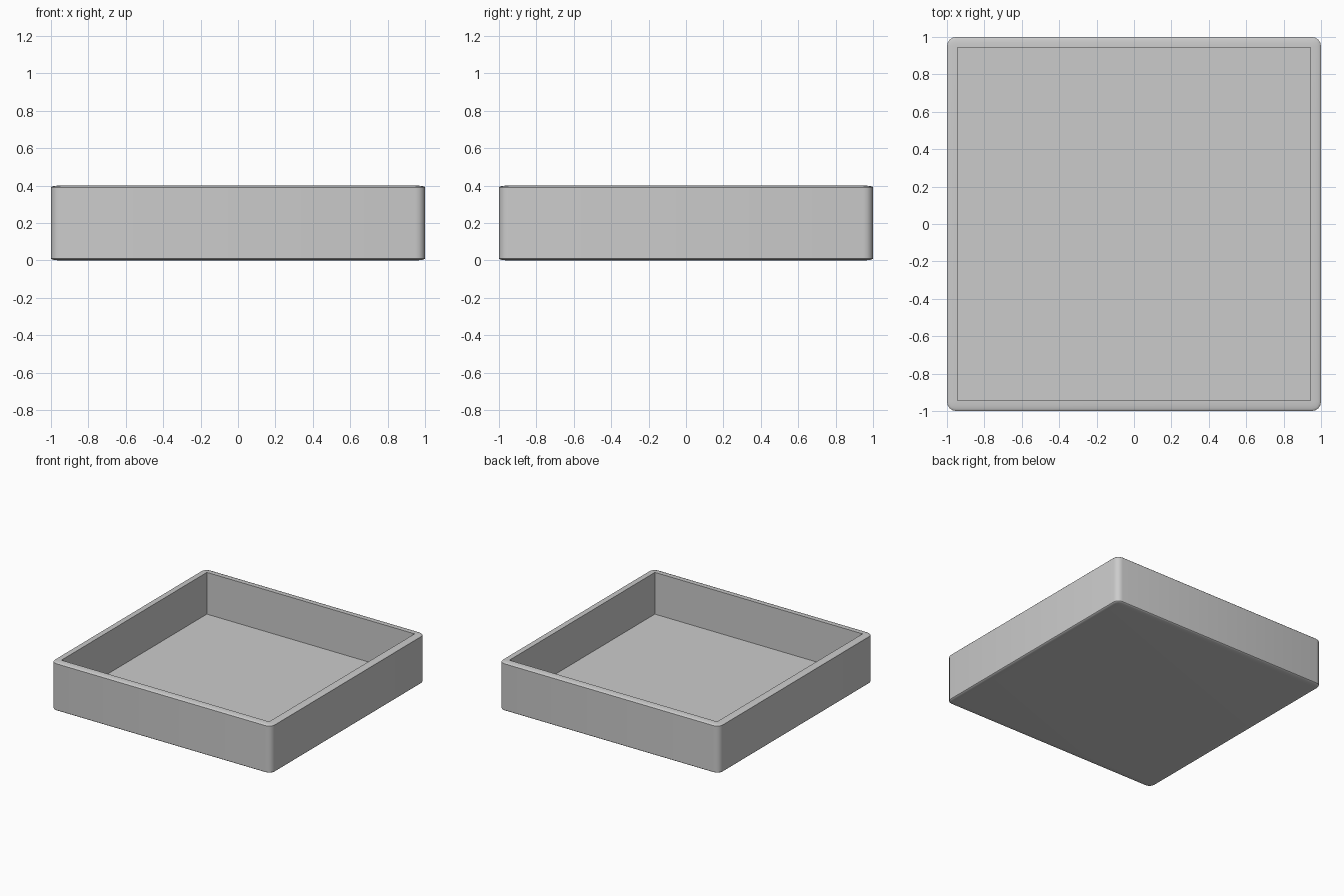
import bpy

if "Cube" in bpy.data.objects:
    bpy.data.objects.remove(bpy.data.objects["Cube"])


def box(name, size, z_centre):
    bpy.ops.mesh.primitive_cube_add(size=1, location=(0, 0, z_centre))
    obj = bpy.context.object
    obj.name = name
    obj.scale = size
    return obj


# Tray body: a rounded block squashed in height, so the rim rounding is shallow
tray = box("tray", (2, 2, 2), 0)
bpy.ops.object.transform_apply(location=False, rotation=False, scale=True)
bevel = tray.modifiers.new("rounded_edges", "BEVEL")
bevel.width = 0.05
bevel.segments = 4
bpy.ops.object.modifier_apply(modifier=bevel.name)
tray.scale.z = 0.2
tray.location.z = 0.2
bpy.ops.object.transform_apply(location=True, rotation=False, scale=True)

# Square-cornered hollow, leaving walls and a floor
floor_z, cutter_top = 0.057, 0.6
hollow = box("hollow_cutter", (1.888, 1.888, cutter_top - floor_z),
             (cutter_top + floor_z) / 2)
hollow.hide_render = True

cut = tray.modifiers.new("hollow", "BOOLEAN")
cut.operation = "DIFFERENCE"
cut.solver = "EXACT"
cut.object = hollow
bpy.context.view_layer.objects.active = tray
bpy.ops.object.modifier_apply(modifier=cut.name)
bpy.data.objects.remove(hollow)

# Soft corners, crisp inner edges
bpy.ops.object.select_all(action="DESELECT")
tray.select_set(True)
bpy.ops.object.shade_smooth_by_angle(angle=0.6)
